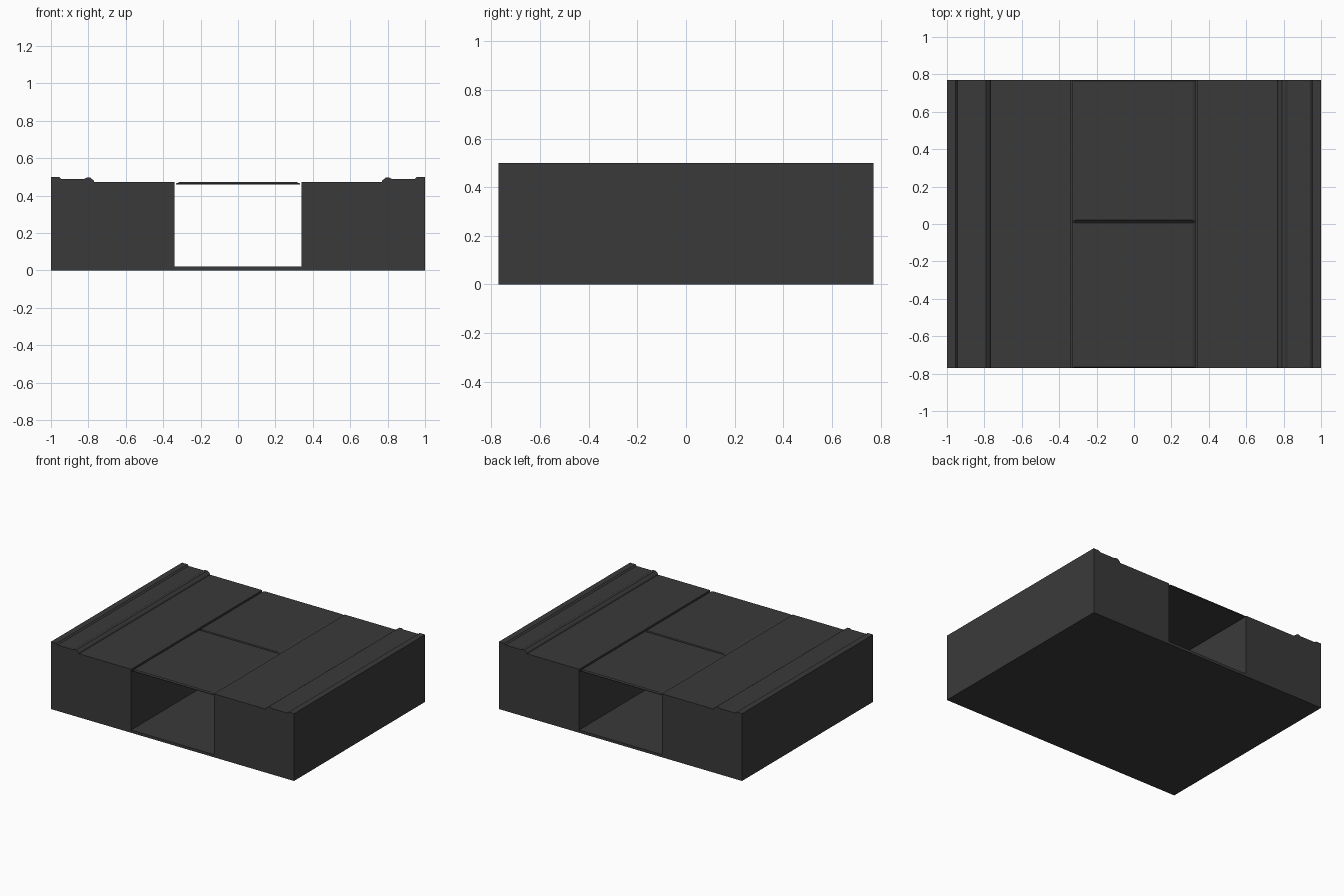
import bpy, bmesh

if "Cube" in bpy.data.objects:
    bpy.data.objects.remove(bpy.data.objects["Cube"])

mat = bpy.data.materials.new("dark_grey")
mat.diffuse_color = (0.042, 0.042, 0.042, 1)
mat.use_nodes = True
mat.node_tree.nodes["Principled BSDF"].inputs["Base Color"].default_value = mat.diffuse_color


def extrude_profile(name, pts, y0, y1, inset=None):
    """Extrude an x,z outline from y0 to y1."""
    bm = bmesh.new()
    a = [bm.verts.new((x, y0, z)) for x, z in pts]
    b = [bm.verts.new((x, y1, z)) for x, z in pts]
    n = len(pts)
    bm.faces.new(a)
    bm.faces.new(b[::-1])
    for i in range(n):
        j = (i + 1) % n
        bm.faces.new((a[i], b[i], b[j], a[j]))
    bmesh.ops.recalc_face_normals(bm, faces=bm.faces)
    return finish(name, bm)


def finish(name, bm):
    me = bpy.data.meshes.new(name)
    bm.to_mesh(me)
    bm.free()
    me.materials.append(mat)
    ob = bpy.data.objects.new(name, me)
    bpy.context.collection.objects.link(ob)
    return ob


# Main body: floor, two side blocks and raised outer rails in one U profile
D = 0.77
half = [(0.34, 0.02), (0.34, 0.472), (0.768, 0.472), (0.772, 0.482),
        (0.79, 0.496), (0.81, 0.496), (0.822, 0.49), (0.945, 0.49),
        (0.955, 0.5), (1.0, 0.5), (1.0, 0.0)]
extrude_profile("body", half + [(-x, z) for x, z in reversed(half)], -D, D)


# Thin lid panels with sloped top edges, open tunnel beneath
def lid_panel(name, y0, y1, w=0.332, slope=0.02):
    bm = bmesh.new()
    rings = []
    for s, z in ((0, 0.46), (0, 0.465), (slope, 0.473)):
        rings.append([bm.verts.new(p) for p in (
            (-w + s, y0 + s / 3, z), (w - s, y0 + s / 3, z),
            (w - s, y1 - s / 3, z), (-w + s, y1 - s / 3, z))])
    bm.faces.new(rings[0][::-1])
    bm.faces.new(rings[-1])
    for lo, hi in zip(rings, rings[1:]):
        for i in range(4):
            j = (i + 1) % 4
            bm.faces.new((lo[i], lo[j], hi[j], hi[i]))
    bmesh.ops.recalc_face_normals(bm, faces=bm.faces)
    return finish(name, bm)


lid_panel("front_lid_panel", -D, 0.012)
lid_panel("back_lid_panel", 0.014, D)
